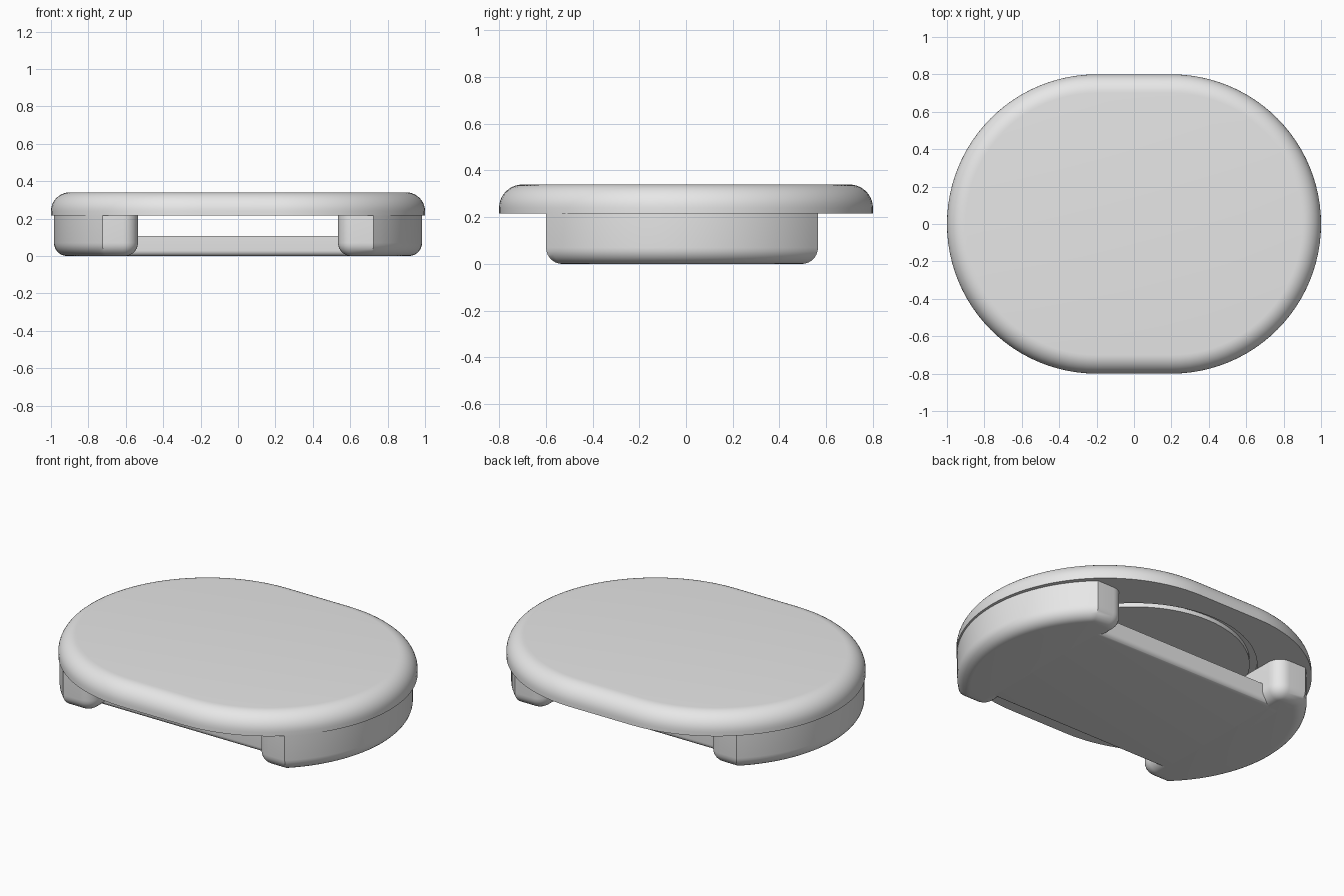
import bpy, bmesh
from math import sin, cos, pi, asin

cube = bpy.data.objects.get("Cube")
if cube:
    bpy.data.objects.remove(cube)

grey = bpy.data.materials.new("plain_grey")
grey.use_nodes = True
grey.diffuse_color = (0.8, 0.8, 0.8, 1)
grey.node_tree.nodes["Principled BSDF"].inputs["Base Color"].default_value = (0.8, 0.8, 0.8, 1)

BASE_Y = -0.017    # the base sits slightly towards the front
SEAM = 0.217       # height where lid and base meet


def finish(bm, name):
    bmesh.ops.remove_doubles(bm, verts=bm.verts, dist=0.0001)
    bmesh.ops.recalc_face_normals(bm, faces=bm.faces)
    mesh = bpy.data.meshes.new(name)
    bm.to_mesh(mesh)
    bm.free()
    obj = bpy.data.objects.new(name, mesh)
    obj.data.materials.append(grey)
    bpy.context.collection.objects.link(obj)
    bpy.ops.object.select_all(action='DESELECT')
    obj.select_set(True)
    bpy.context.view_layer.objects.active = obj
    bpy.ops.object.shade_smooth_by_angle(angle=0.6)
    return obj


def arc(cx, cy, r, start, end, steps):
    angles = [start + (end - start) * i / steps for i in range(steps + 1)]
    return [(cx + r * cos(a), cy + r * sin(a)) for a in angles]


def stadium(r, half):
    return arc(half, 0, r, -pi / 2, pi / 2, 48) + arc(-half, 0, r, pi / 2, 1.5 * pi, 48)


def extrude_outline(outline, z0, z1, fillet):
    """Prism with rounded bottom edges."""
    bm = bmesh.new()
    floor = bm.faces.new([bm.verts.new((x, y, z0)) for x, y in outline])
    rim = list(floor.edges)
    top = bmesh.ops.extrude_face_region(bm, geom=[floor], use_keep_orig=True)
    bmesh.ops.translate(bm, vec=(0, 0, z1 - z0),
                        verts=[v for v in top["geom"] if isinstance(v, bmesh.types.BMVert)])
    bmesh.ops.recalc_face_normals(bm, faces=bm.faces)
    bmesh.ops.bevel(bm, geom=rim, offset=fillet, offset_type='OFFSET', segments=7,
                    profile=0.5, affect='EDGES', clamp_overlap=True)
    return bm


# Lid: rounded top edge, flat underside with a shallow round groove
FILLET, LID_TOP = 0.1, 0.34
sections = [(0.8 - FILLET + FILLET * cos(a), 0.2, LID_TOP - FILLET + FILLET * sin(a))
            for a in [pi / 2 * i / 10 for i in range(10, -1, -1)]]
sections += [(0.8, 0.2, SEAM), (0.66, 0, SEAM), (0.66, 0, SEAM + 0.025),
             (0.62, 0, SEAM + 0.025), (0.62, 0, SEAM)]
bm = bmesh.new()
rings = [[bm.verts.new((x, y, z)) for x, y in stadium(r, half)] for r, half, z in sections]
for a, b in zip(rings, rings[1:]):
    for i in range(len(a)):
        j = (i + 1) % len(a)
        bm.faces.new((a[i], a[j], b[j], b[i]))
bm.faces.new(rings[0])
bm.faces.new(rings[-1])
finish(bm, "lid")

# Side legs: outer wall follows the lid, inner corners rounded
OUTER, DEPTH, INNER, CORNER = 0.784, 0.582, 0.535, 0.08
reach = asin(DEPTH / OUTER)
leg_outline = arc(0.2, 0, OUTER, -reach, reach, 32)
leg_outline += arc(INNER + CORNER, DEPTH - CORNER, CORNER, pi / 2, pi, 8)
leg_outline += arc(INNER + CORNER, CORNER - DEPTH, CORNER, pi, 1.5 * pi, 8)
for side, name in ((1, "left_leg"), (-1, "right_leg")):
    outline = [(side * x, y + BASE_Y) for x, y in leg_outline]
    finish(extrude_outline(outline, 0, SEAM + 0.002, 0.07), name)

# Floor plate joining the legs
w, d = 0.7, 0.45
plate = [(-w, BASE_Y - d), (w, BASE_Y - d), (w, BASE_Y + d), (-w, BASE_Y + d)]
finish(extrude_outline(plate, 0, 0.107, 0.03), "floor_plate")
